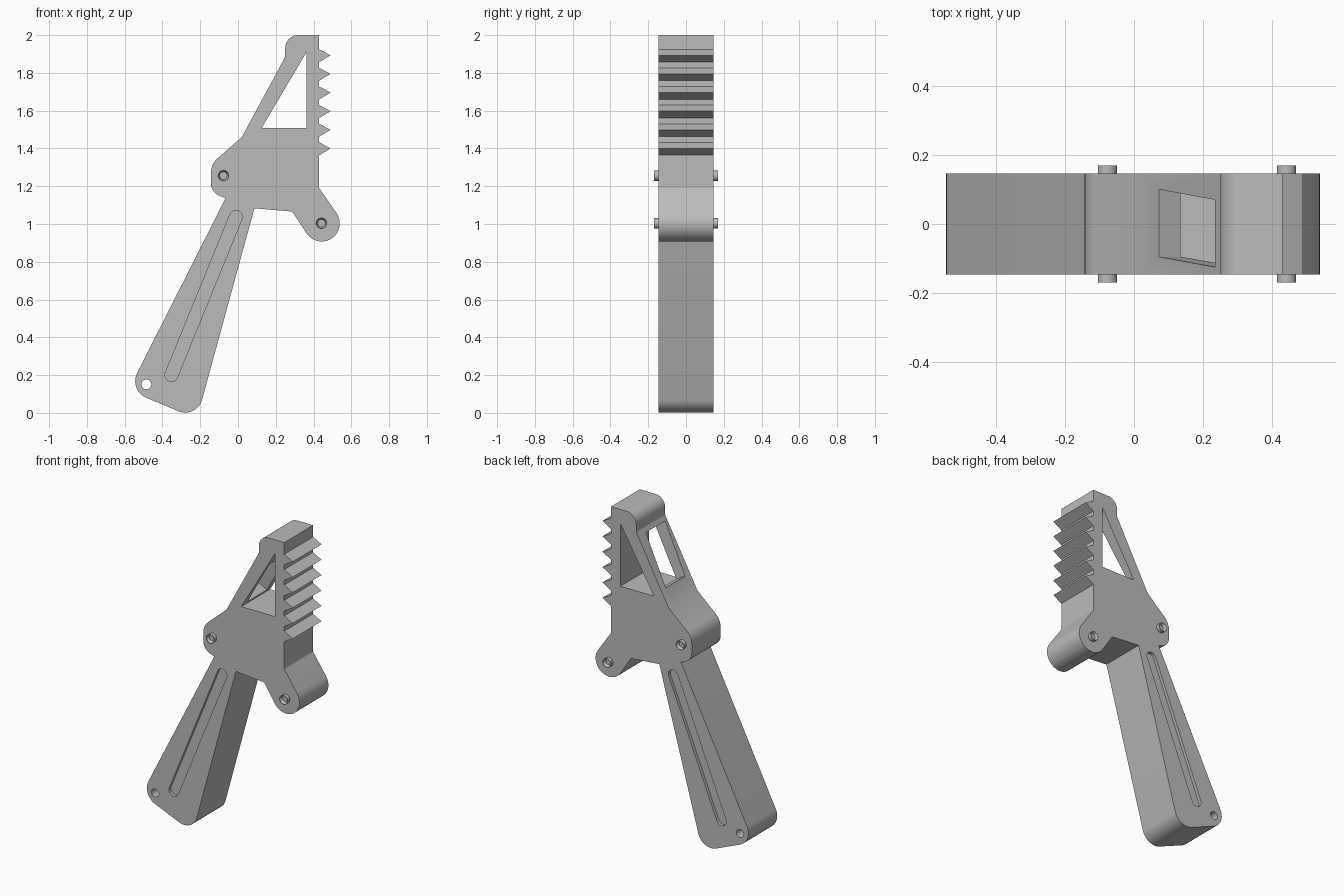
import bpy, bmesh, math
from mathutils import Vector

if "Cube" in bpy.data.objects:
    bpy.data.objects.remove(bpy.data.objects["Cube"])

HALF = 0.146       # half thickness of the body
PIN_HALF = 0.17    # half length of the pivot pins

grey = bpy.data.materials.new("plain grey")
grey.use_nodes = True
grey.diffuse_color = (0.5, 0.5, 0.5, 1)
grey.node_tree.nodes["Principled BSDF"].inputs["Base Color"].default_value = (0.5, 0.5, 0.5, 1)


def rounded(corners, steps=10):
    """Turn (x, z, radius) corners into a filleted outline."""
    out = []
    for i, (x, z, r) in enumerate(corners):
        p = Vector((x, z))
        if r == 0:
            out.append(p)
            continue
        a = (Vector(corners[i - 1][:2]) - p).normalized()
        b = (Vector(corners[(i + 1) % len(corners)][:2]) - p).normalized()
        half = a.angle(b) / 2
        centre = p + (a + b).normalized() * r / math.sin(half)
        start = p + a * r / math.tan(half) - centre
        end = p + b * r / math.tan(half) - centre
        sweep = math.pi - 2 * half
        for k in range(steps + 1):
            t = k / steps
            out.append(centre + (start * math.sin((1 - t) * sweep)
                                 + end * math.sin(t * sweep)) / math.sin(sweep))
    return out


def circle(x, z, r, n=32):
    return [Vector((x + r * math.cos(k * math.tau / n), z + r * math.sin(k * math.tau / n)))
            for k in range(n)]


def extruded(name, points, vector, recess=None):
    """Sweep a closed loop of 3D points along a vector; optionally hollow both ends."""
    bm = bmesh.new()
    face = bm.faces.new([bm.verts.new(p) for p in points])
    grown = bmesh.ops.extrude_face_region(bm, geom=[face])["geom"]
    moved = [g for g in grown if isinstance(g, bmesh.types.BMVert)]
    bmesh.ops.translate(bm, verts=moved, vec=vector)
    bmesh.ops.recalc_face_normals(bm, faces=bm.faces)
    if recess:
        rim, depth = recess
        for end in [f for f in bm.faces if len(f.verts) > 4]:
            bmesh.ops.inset_region(bm, faces=[end], thickness=rim)
            bmesh.ops.translate(bm, verts=end.verts, vec=end.normal * -depth)
    mesh = bpy.data.meshes.new(name)
    bm.to_mesh(mesh)
    bm.free()
    mesh.materials.append(grey)
    obj = bpy.data.objects.new(name, mesh)
    bpy.context.collection.objects.link(obj)
    return obj


def prism(name, outline, y0, y1, recess=None):
    return extruded(name, [Vector((p[0], y0, p[1])) for p in outline],
                    Vector((0, y1 - y0, 0)), recess)


def cut(obj, cutter):
    cutter.hide_render = True
    mod = obj.modifiers.new("cut", "BOOLEAN")
    mod.operation = "DIFFERENCE"
    mod.solver = "EXACT"
    mod.object = cutter
    bpy.context.view_layer.objects.active = obj
    bpy.ops.object.modifier_apply(modifier=mod.name)
    bpy.data.objects.remove(cutter)


def smooth(obj):
    bpy.ops.object.select_all(action="DESELECT")
    obj.select_set(True)
    bpy.context.view_layer.objects.active = obj
    bpy.ops.object.shade_smooth_by_angle(angle=math.radians(25))


# Body outline: head, rear lobe, handle, front lobe
corners = [
    (0.43, 2.0, 0), (0.25, 2.0, 0.068), (0.25, 1.885, 0), (0.02, 1.46, 0),
    (-0.143, 1.317, 0.1), (-0.143, 1.167, 0.07), (-0.066, 1.137, 0),
    (-0.58, 0.12, 0.095), (-0.218, -0.032, 0.093), (0.087, 1.083, 0),
    (0.287, 1.066, 0), (0.416, 0.869, 0.0965), (0.577, 0.978, 0.0965),
    (0.43, 1.19, 0),
]
# Six teeth up the front edge
for i in range(6):
    tip = 1.4 + i * 0.0986
    corners += [(0.43, tip - 0.036, 0), (0.49, tip, 0), (0.43, tip + 0.032, 0)]
body = prism("gripper_body", rounded(corners), -HALF, HALF)

# Triangular opening through the head
cut(body, prism("triangle_cutter", [(0.363, 1.91), (0.363, 1.508), (0.125, 1.508)], -0.3, 0.3))

# Skewed window through the sloping back of the head
along = Vector((0.23, 0, 0.425)).normalized()
inward = Vector((along.z, 0, -along.x))
window = []
for x, y in [(0.073, 0.1), (0.235, 0.07), (0.235, -0.125), (0.073, -0.095)]:
    on_slope = Vector((x, y, 1.46 + (x - 0.02) * along.z / along.x))
    window.append(on_slope - inward * 0.03)
cut(body, extruded("window_cutter", window, inward * 0.13))

# Hole at the end of the handle
cut(body, prism("hole_cutter", circle(-0.485, 0.151, 0.026), -0.3, 0.3))

# Shallow long groove on both sides of the handle
top, low, r = Vector((-0.011, 1.038)), Vector((-0.353, 0.2)), 0.034
d = (top - low).normalized()
n = Vector((d.y, -d.x))
ends = [top + (d + n) * r, top + (d - n) * r, low - (d + n) * r, low - (d - n) * r]
groove = rounded([(p.x, p.y, r * 0.99) for p in ends])
for side in (-1, 1):
    cut(body, prism("groove_cutter", groove, side * (HALF - 0.02), side * 0.3))
smooth(body)

# Hollow-ended pivot pins
for name, x, z in [("rear_pin", -0.077, 1.256), ("front_pin", 0.442, 1.004)]:
    smooth(prism(name, circle(x, z, 0.028), -PIN_HALF, PIN_HALF, recess=(0.008, 0.02)))
